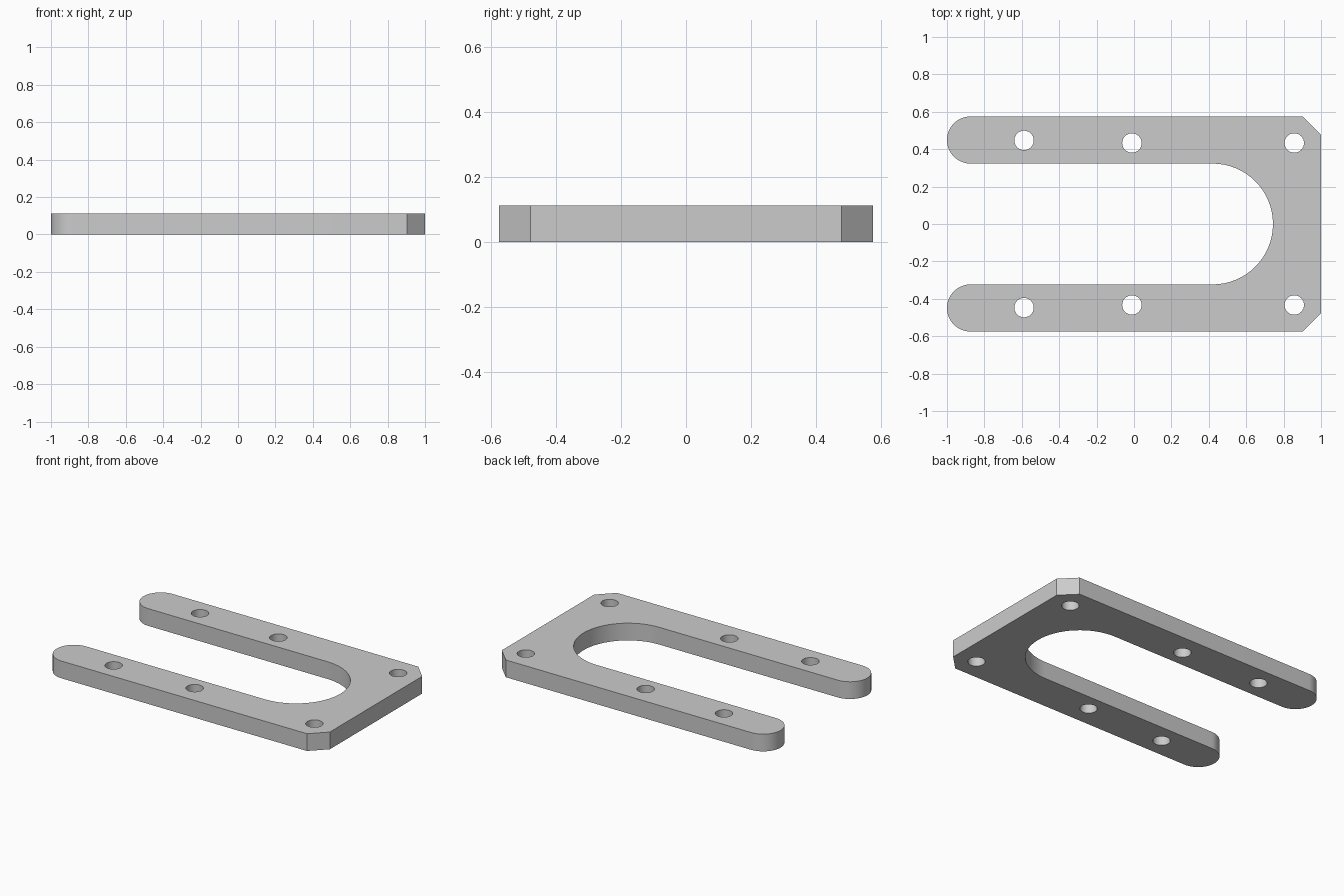
import bpy
import bmesh
from math import pi, sin, cos, radians
from mathutils import Vector

cube = bpy.data.objects.get("Cube")
if cube:
    bpy.data.objects.remove(cube, do_unlink=True)

THICK = 0.113       # plate height
HALF_Y = 0.575      # half width of the plate
SLOT_R = 0.323      # half width of the slot, and radius of its round end
SLOT_X = 0.42       # centre of the slot's round end
CHAMFER = 0.097
HOLE_R = 0.052
ARM_R = (HALF_Y - SLOT_R) / 2
ARM_Y = (HALF_Y + SLOT_R) / 2


def arc(cx, cy, r, start, end, steps):
    return [(cx + r * cos(start + (end - start) * i / steps),
             cy + r * sin(start + (end - start) * i / steps))
            for i in range(steps + 1)]


def add_loop(bm, points):
    verts = [bm.verts.new((x, y, 0)) for x, y in points]
    return [bm.edges.new((verts[i - 1], verts[i])) for i in range(len(verts))]


# Outline: chamfered end, rounded arm tips, round-ended slot
outline = [(1, -HALF_Y + CHAMFER), (1, HALF_Y - CHAMFER), (1 - CHAMFER, HALF_Y)]
outline += arc(-1 + ARM_R, ARM_Y, ARM_R, pi / 2, 3 * pi / 2, 32)
outline += arc(SLOT_X, 0, SLOT_R, pi / 2, -pi / 2, 32)
outline += arc(-1 + ARM_R, -ARM_Y, ARM_R, pi / 2, 3 * pi / 2, 32)
outline += [(1 - CHAMFER, -HALF_Y)]

bm = bmesh.new()
edges = add_loop(bm, outline)

# Six through holes, mirrored across the slot
for x, y in ((-0.588, 0.447), (-0.011, 0.433), (0.857, 0.433)):
    for side in (1, -1):
        edges += add_loop(bm, arc(x, y * side, HOLE_R, 0, 2 * pi, 32)[:-1])

# Fill the profile and raise it into a solid plate
bmesh.ops.triangle_fill(bm, edges=edges, use_beauty=True, normal=Vector((0, 0, 1)))
raised = bmesh.ops.extrude_face_region(bm, geom=bm.faces[:], use_keep_orig=True)
top = [v for v in raised["geom"] if isinstance(v, bmesh.types.BMVert)]
bmesh.ops.translate(bm, verts=top, vec=(0, 0, THICK))
bmesh.ops.recalc_face_normals(bm, faces=bm.faces[:])

mesh = bpy.data.meshes.new("slotted_plate")
bm.to_mesh(mesh)
bm.free()
plate = bpy.data.objects.new("slotted_plate", mesh)
bpy.context.collection.objects.link(plate)

# Plain grey material
grey = bpy.data.materials.new("plain_grey")
grey.use_nodes = True
colour = (0.6, 0.6, 0.6, 1)
grey.diffuse_color = colour
grey.node_tree.nodes["Principled BSDF"].inputs["Base Color"].default_value = colour
mesh.materials.append(grey)

# Smooth the round walls, keep corners sharp
bpy.ops.object.select_all(action="DESELECT")
plate.select_set(True)
bpy.context.view_layer.objects.active = plate
bpy.ops.object.shade_smooth_by_angle(angle=radians(30))
